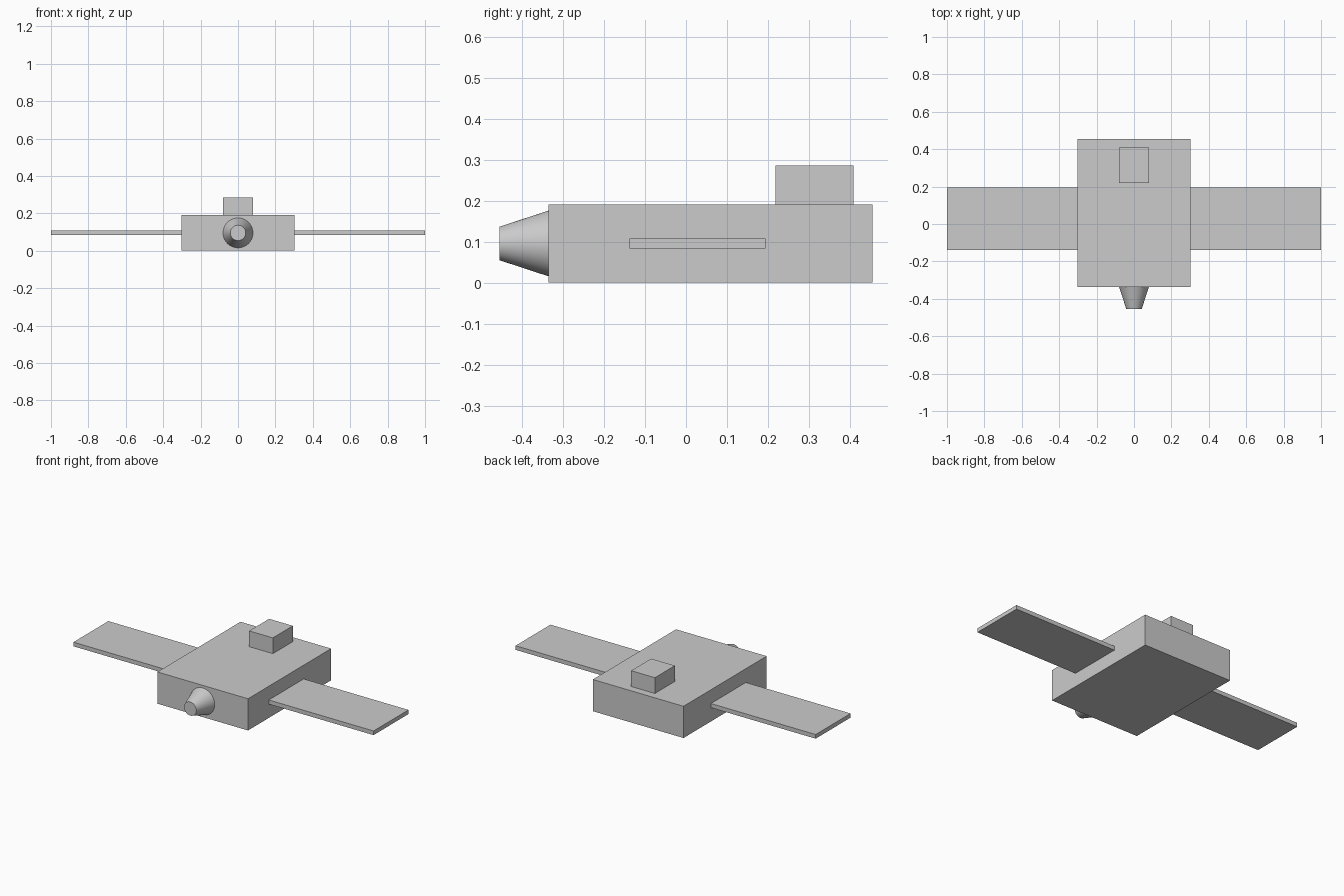
import bpy
import math

if "Cube" in bpy.data.objects:
    bpy.data.objects.remove(bpy.data.objects["Cube"])


def box(name, lo, hi):
    """Axis-aligned box from its low and high corners."""
    bpy.ops.mesh.primitive_cube_add(size=1, location=[(a + b) / 2 for a, b in zip(lo, hi)])
    ob = bpy.context.object
    ob.name = name
    ob.scale = [b - a for a, b in zip(lo, hi)]
    bpy.ops.object.transform_apply(location=False, rotation=False, scale=True)
    return ob


# main body and the small block on its rear top
box("body", (-0.302, -0.336, 0), (0.302, 0.455, 0.191))
box("top_block", (-0.079, 0.219, 0.191), (0.079, 0.409, 0.286))

# flat side panels
for side, x0, x1 in (("left", -1, -0.302), ("right", 0.302, 1)):
    box(side + "_panel", (x0, -0.138, 0.083), (x1, 0.194, 0.108))

# tapered nozzle, narrow end facing the front
bpy.ops.mesh.primitive_cone_add(vertices=64, radius1=0.08, radius2=0.041, depth=0.119,
                                location=(0, -0.3955, 0.0955),
                                rotation=(math.pi / 2, 0, 0))
bpy.context.object.name = "front_nozzle"
bpy.ops.object.shade_smooth_by_angle()
